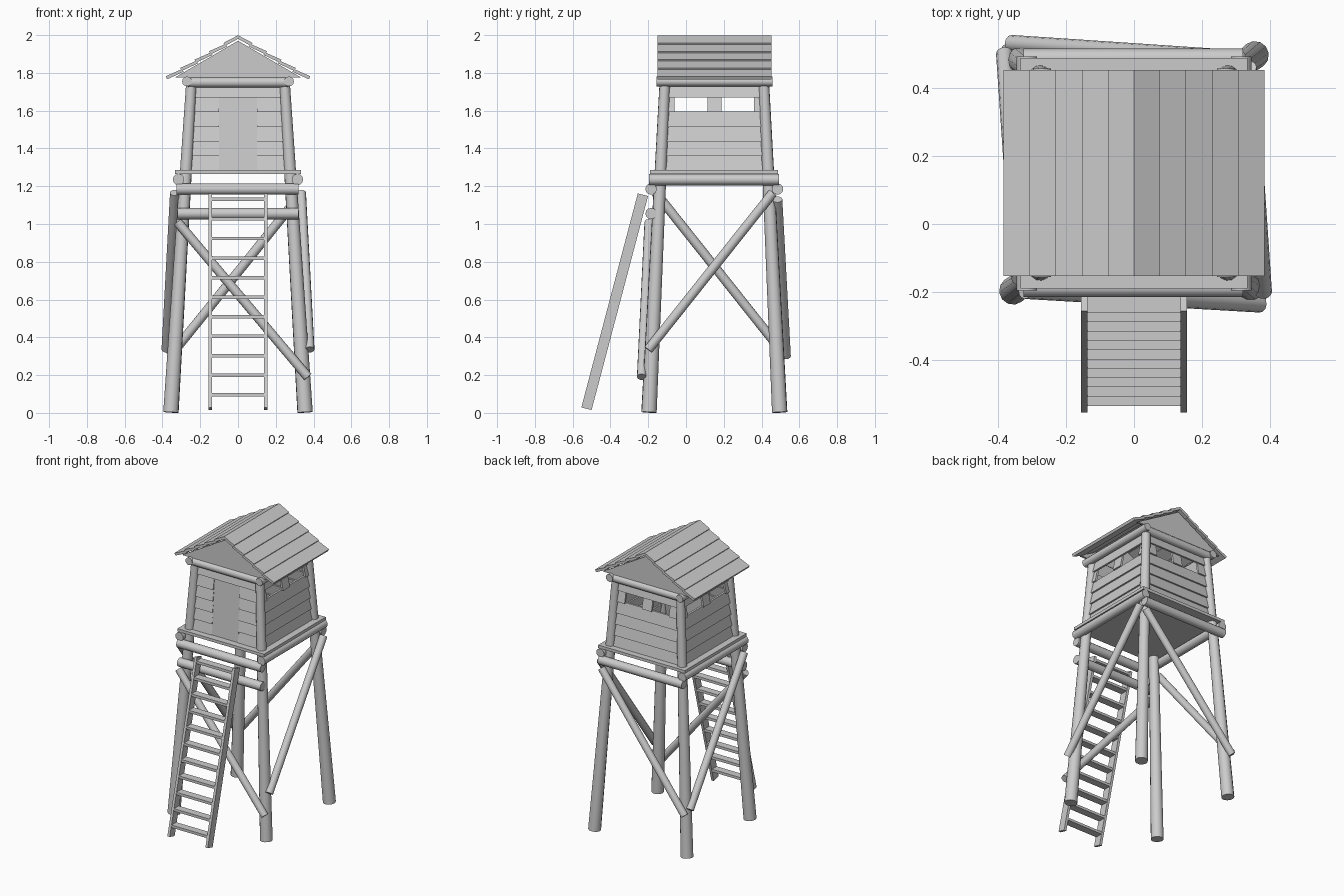
import bpy, bmesh
from math import radians
from mathutils import Vector

cube = bpy.data.objects.get("Cube")
if cube:
    bpy.data.objects.remove(cube, do_unlink=True)

wood = bpy.data.materials.new("pale grey wood")
wood.use_nodes = True
COLOUR = (0.6, 0.6, 0.6, 1)
wood.diffuse_color = COLOUR
wood.node_tree.nodes["Principled BSDF"].inputs["Base Color"].default_value = COLOUR

CY = 0.15  # centre of the tower in y


def finish(name, bm, smooth=False):
    bmesh.ops.recalc_face_normals(bm, faces=bm.faces)
    mesh = bpy.data.meshes.new(name)
    bm.to_mesh(mesh)
    bm.free()
    mesh.materials.append(wood)
    obj = bpy.data.objects.new(name, mesh)
    bpy.context.collection.objects.link(obj)
    if smooth:
        bpy.ops.object.select_all(action='DESELECT')
        obj.select_set(True)
        bpy.context.view_layer.objects.active = obj
        bpy.ops.object.shade_smooth_by_angle(angle=radians(50))
    return obj


def log(name, a, b, r1, r2=None):
    """Round pole from a to b."""
    a, b = Vector(a), Vector(b)
    bm = bmesh.new()
    bmesh.ops.create_cone(bm, cap_ends=True, segments=12, radius1=r1,
                          radius2=r2 or r1, depth=(b - a).length)
    turn = (b - a).to_track_quat('Z', 'Y').to_matrix().to_4x4()
    turn.translation = (a + b) / 2
    bm.transform(turn)
    finish(name, bm, True)


def prism(bm, start, end):
    """Solid between two matching outlines."""
    v0 = [bm.verts.new(p) for p in start]
    v1 = [bm.verts.new(p) for p in end]
    bm.faces.new(v0)
    bm.faces.new(v1)
    n = len(v0)
    for i in range(n):
        bm.faces.new((v0[i], v0[(i + 1) % n], v1[(i + 1) % n], v1[i]))


def box(bm, x0, x1, y0, y1, z0, z1):
    outline = [(y0, z0), (y1, z0), (y1, z1), (y0, z1)]
    prism(bm, [(x0, *p) for p in outline], [(x1, *p) for p in outline])


def half_x(z):
    return 0.355 - 0.062 * z


def half_y(z):
    return 0.346 - 0.048 * z


# Four leaning, tapered legs
for sx, side in ((1, "left"), (-1, "right")):
    for sy, end in ((-1, "front"), (1, "back")):
        log(f"{end}_{side}_leg", (sx * 0.355, CY + sy * 0.346, 0.003),
            (sx * half_x(1.77), CY + sy * half_y(1.77), 1.77), 0.041, 0.028)

# Diagonal braces
log("front_brace", (-0.32, -0.195, 1.01), (0.37, -0.235, 0.19), 0.025)
log("back_brace", (0.31, 0.485, 1.13), (-0.36, 0.53, 0.3), 0.025)
log("left_brace", (0.335, 0.46, 1.165), (0.38, -0.2, 0.335), 0.025)
log("right_brace", (-0.335, -0.16, 1.165), (-0.38, 0.5, 0.335), 0.025)

# Platform logs, floor and roof-plate logs
for sx, side in ((1, "left"), (-1, "right")):
    log(f"{side}_floor_log", (sx * 0.315, -0.195, 1.235), (sx * 0.315, 0.492, 1.235), 0.03)
    log(f"{side}_roof_log", (sx * 0.27, -0.155, 1.755), (sx * 0.27, 0.457, 1.755), 0.026)
for sy, end in ((-1, "front"), (1, "back")):
    y = CY + sy * 0.335
    log(f"{end}_floor_log", (-0.325, y, 1.185), (0.32, y, 1.185), 0.03)
    y = CY + sy * 0.275
    log(f"{end}_roof_log", (-0.265, y, 1.75), (0.265, y, 1.75), 0.027)
log("ladder_log", (-0.32, -0.185, 1.055), (0.32, -0.185, 1.055), 0.03)

bm = bmesh.new()
box(bm, -0.333, 0.333, -0.19, 0.488, 1.265, 1.285)
finish("platform_floor", bm)


# Walls of tilted, lapped planks
def plank(bm, wall, u0, u1, z0, z1, lap=0.012, thick=0.014):
    """Plank from u0 to u1 along the wall; None means up to the corner leg."""
    out, along, dist, reach = wall
    ends = []
    for u, corner in ((u0, -1), (u1, 1)):
        outline = []
        for z, off in ((z0, lap), (z1, 0), (z1, -thick), (z0, lap - thick)):
            s = corner * reach(z) if u is None else u
            p = out * (dist(z) + off) + along * s
            outline.append((p.x, p.y + CY, z))
        ends.append(outline)
    prism(bm, *ends)


X, Y = Vector((1, 0, 0)), Vector((0, 1, 0))
walls = {
    "front": (-Y, X, half_y, half_x),
    "back": (Y, X, half_y, half_x),
    "left": (X, Y, half_x, half_y),
    "right": (-X, Y, half_x, half_y),
}
STEP = 0.0775
for name, wall in walls.items():
    bm = bmesh.new()
    for i in range(6):
        z0 = 1.282 + i * STEP
        if name == "front" and i < 5:       # doorway
            spans = [(None, -0.1), (0.1, None)]
        elif i == 4:                        # window openings
            edge = 0.21 if name in ("left", "right") else 0.17
            spans = [(None, -edge), (-0.037, 0.037), (edge, None)]
        else:
            spans = [(None, None)]
        for u0, u1 in spans:
            plank(bm, wall, u0, u1, z0, z0 + STEP + 0.004)
    finish(f"{name}_wall", bm)

bm = bmesh.new()
plank(bm, walls["front"], -0.1, 0.1, 1.275, 1.67, lap=0.008, thick=0.02)
finish("door", bm)

# Gables
for sy, end in ((-1, "front"), (1, "back")):
    bm = bmesh.new()
    outline = [(-0.335, 1.775), (0.335, 1.775), (0, 1.97)]
    prism(bm, *[[(x, CY + sy * d, z) for x, z in outline] for d in (0.27, 0.285)])
    finish(f"{end}_gable", bm)

# Roof of five lapped boards on each slope
down = Vector((0.866, 0, -0.5))
up = Vector((0.5, 0, 0.866))
LENGTH = 0.0885
for sx, side in ((1, "left"), (-1, "right")):
    bm = bmesh.new()
    for i in range(5):
        s0, s1 = i * LENGTH - (0.006 if i else 0), (i + 1) * LENGTH
        ends = []
        for y in (CY - 0.302, CY + 0.302):
            outline = []
            for s, off in ((s0, -0.01), (s1, 0), (s1, -0.018), (s0, -0.026)):
                if s == 0:
                    p = Vector((0, 0, 1.999 + (off + 0.01) * 1.155))
                else:
                    p = Vector((0, 0, 2.003)) + down * s + up * off
                outline.append((sx * p.x, y, p.z))
            ends.append(outline)
        prism(bm, *ends)
    finish(f"{side}_roof", bm)

# Ladder
foot, head = Vector((0, -0.527, 0.022)), Vector((0, -0.228, 1.155))
across = (head - foot).normalized().cross(X) * 0.028
rail = [foot + across, head + across, head - across, foot - across]
for sx, side in ((1, "left"), (-1, "right")):
    bm = bmesh.new()
    prism(bm, [p + X * sx * 0.137 for p in rail], [p + X * sx * 0.155 for p in rail])
    finish(f"{side}_ladder_rail", bm)
bm = bmesh.new()
for i in range(11):
    z = 0.095 + i * 0.1035
    y = foot.lerp(head, (z - foot.z) / (head.z - foot.z)).y
    box(bm, -0.138, 0.138, y - 0.026, y + 0.026, z - 0.009, z + 0.009)
finish("ladder_steps", bm)
